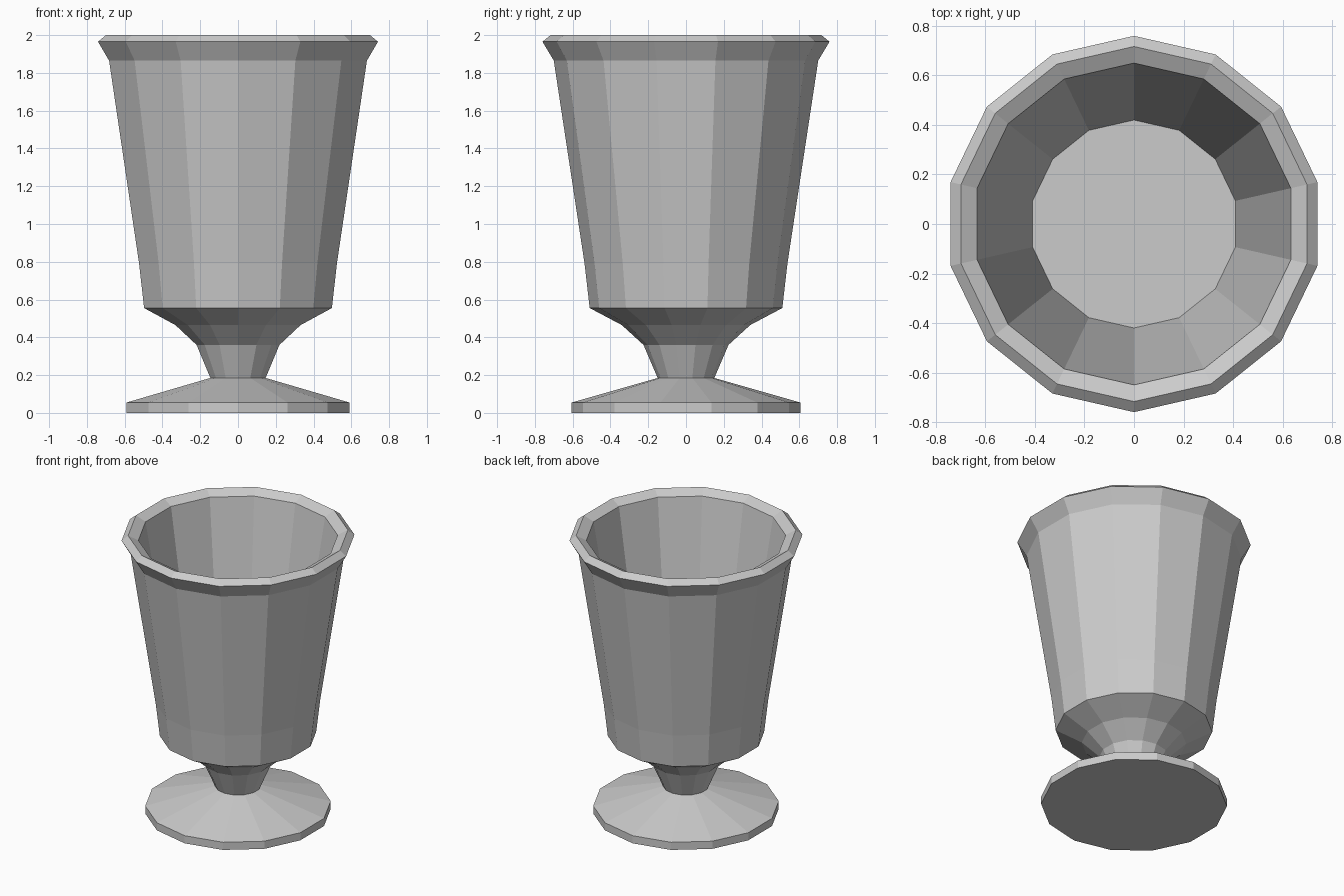
import bpy
import bmesh
from math import sin, cos, tau

SIDES = 14

cube = bpy.data.objects.get("Cube")
if cube:
    bpy.data.objects.remove(cube, do_unlink=True)

grey = bpy.data.materials.new("plain_grey")
grey.use_nodes = True
colour = (0.6, 0.6, 0.6, 1)
grey.diffuse_color = colour
grey.node_tree.nodes["Principled BSDF"].inputs["Base Color"].default_value = colour


def lathe(name, profile):
    """Turn (radius, height) points into a faceted solid, capped at both ends."""
    bm = bmesh.new()
    rings = [[bm.verts.new((r * sin(tau * i / SIDES), r * cos(tau * i / SIDES), z))
              for i in range(SIDES)] for r, z in profile]
    for low, high in zip(rings, rings[1:]):
        for i in range(SIDES):
            j = (i + 1) % SIDES
            bm.faces.new((low[i], low[j], high[j], high[i]))
    bm.faces.new(rings[0])
    bm.faces.new(rings[-1])
    bmesh.ops.recalc_face_normals(bm, faces=bm.faces[:])
    mesh = bpy.data.meshes.new(name)
    bm.to_mesh(mesh)
    bm.free()
    mesh.materials.append(grey)
    obj = bpy.data.objects.new(name, mesh)
    bpy.context.collection.objects.link(obj)
    return obj


# One continuous turned goblet: foot, stem, bowl, flared lip, hollow inside
lathe("goblet", [
    (0.605, 0), (0.605, 0.055),                 # foot
    (0.15, 0.185), (0.225, 0.36),               # stem
    (0.34, 0.465), (0.51, 0.555),               # underside of bowl
    (0.537, 0.79), (0.70, 1.865),               # outer wall
    (0.76, 1.965), (0.717, 2.0), (0.65, 1.965),  # lip
    (0.42, 0.6),                                # inner wall down to floor
])
